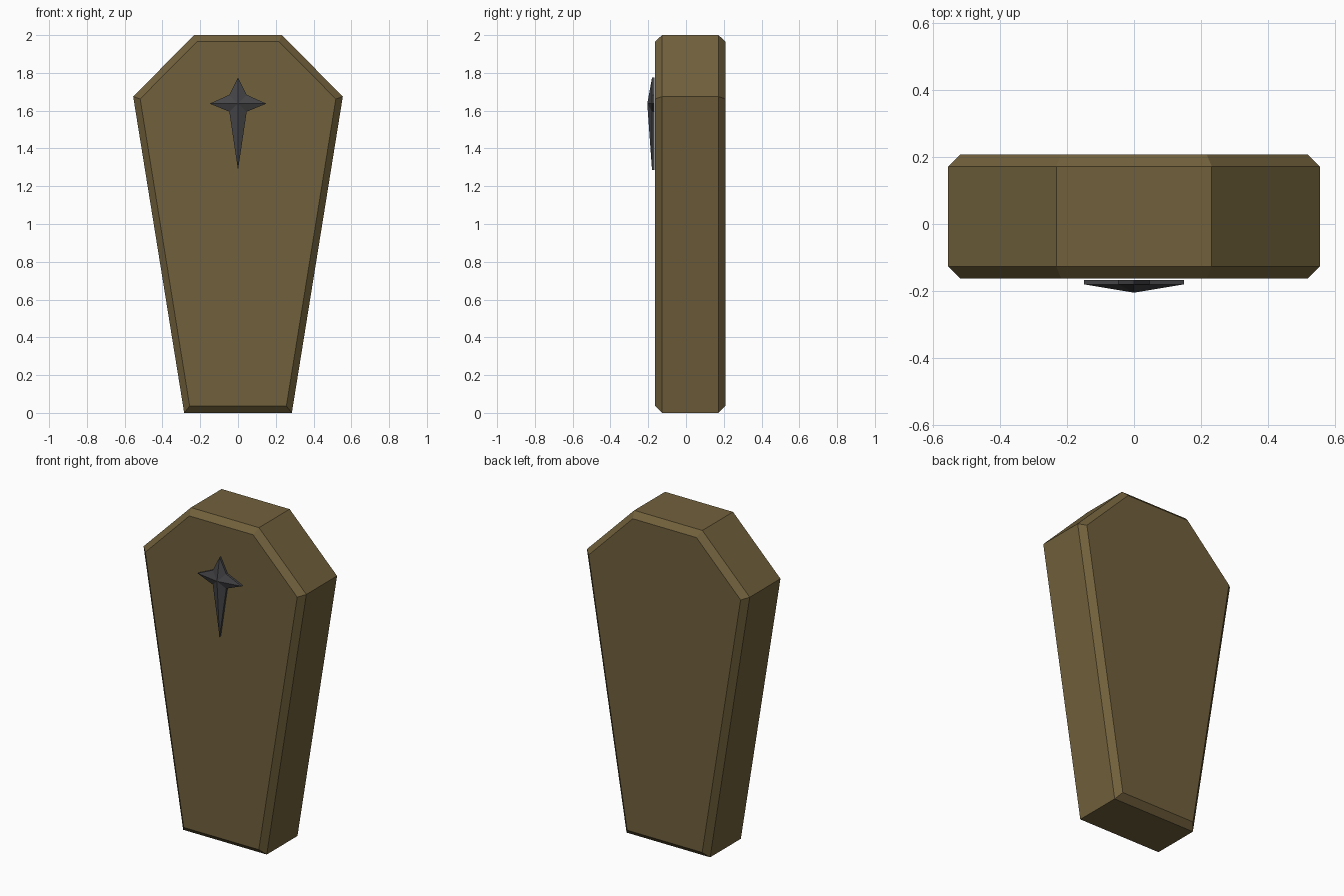
import bpy, bmesh

if "Cube" in bpy.data.objects:
    bpy.data.objects.remove(bpy.data.objects["Cube"])


def mirrored(half):
    """Close a right-hand half profile (x, z) into a loop symmetric about x = 0."""
    return half + [(-x, z) for x, z in reversed(half) if x > 0]


def loft(name, rings, color, apex=None):
    """Skin (profile, y) rings from front to back; optional front apex point."""
    bm = bmesh.new()
    loops = [[bm.verts.new((x, y, z)) for x, z in prof] for prof, y in rings]
    n = len(loops[0])
    for a, b in zip(loops, loops[1:]):
        for i in range(n):
            j = (i + 1) % n
            bm.faces.new((a[i], a[j], b[j], b[i]))
    if apex:
        tip = bm.verts.new(apex)
        for i in range(n):
            bm.faces.new((loops[0][i], loops[0][(i + 1) % n], tip))
    else:
        bm.faces.new(loops[0])
    bm.faces.new(loops[-1])
    bmesh.ops.recalc_face_normals(bm, faces=bm.faces)
    mesh = bpy.data.meshes.new(name)
    bm.to_mesh(mesh)
    bm.free()
    mat = bpy.data.materials.new(name + "_material")
    mat.diffuse_color = color
    mat.use_nodes = True
    mat.node_tree.nodes["Principled BSDF"].inputs["Base Color"].default_value = mat.diffuse_color
    mesh.materials.append(mat)
    obj = bpy.data.objects.new(name, mesh)
    bpy.context.collection.objects.link(obj)
    return obj


# Coffin body: tapered hexagon with chamfered front and back rims
outer = mirrored([(0.285, 0), (0.555, 1.675), (0.232, 2.0)])
inner = mirrored([(0.256, 0.036), (0.518, 1.662), (0.217, 1.966)])
loft("coffin", [(inner, -0.163), (outer, -0.127), (outer, 0.172), (inner, 0.208)],
     (0.165, 0.118, 0.045, 1))

# Four-pointed star cross on the lid, with a raised centre and thin rim
star = mirrored([(0, 1.285), (0.046, 1.595), (0.15, 1.637), (0.046, 1.684), (0, 1.775)])
loft("star_cross", [(star, -0.18), (star, -0.167)], (0.06, 0.06, 0.065, 1),
     apex=(0, -0.205, 1.637))
